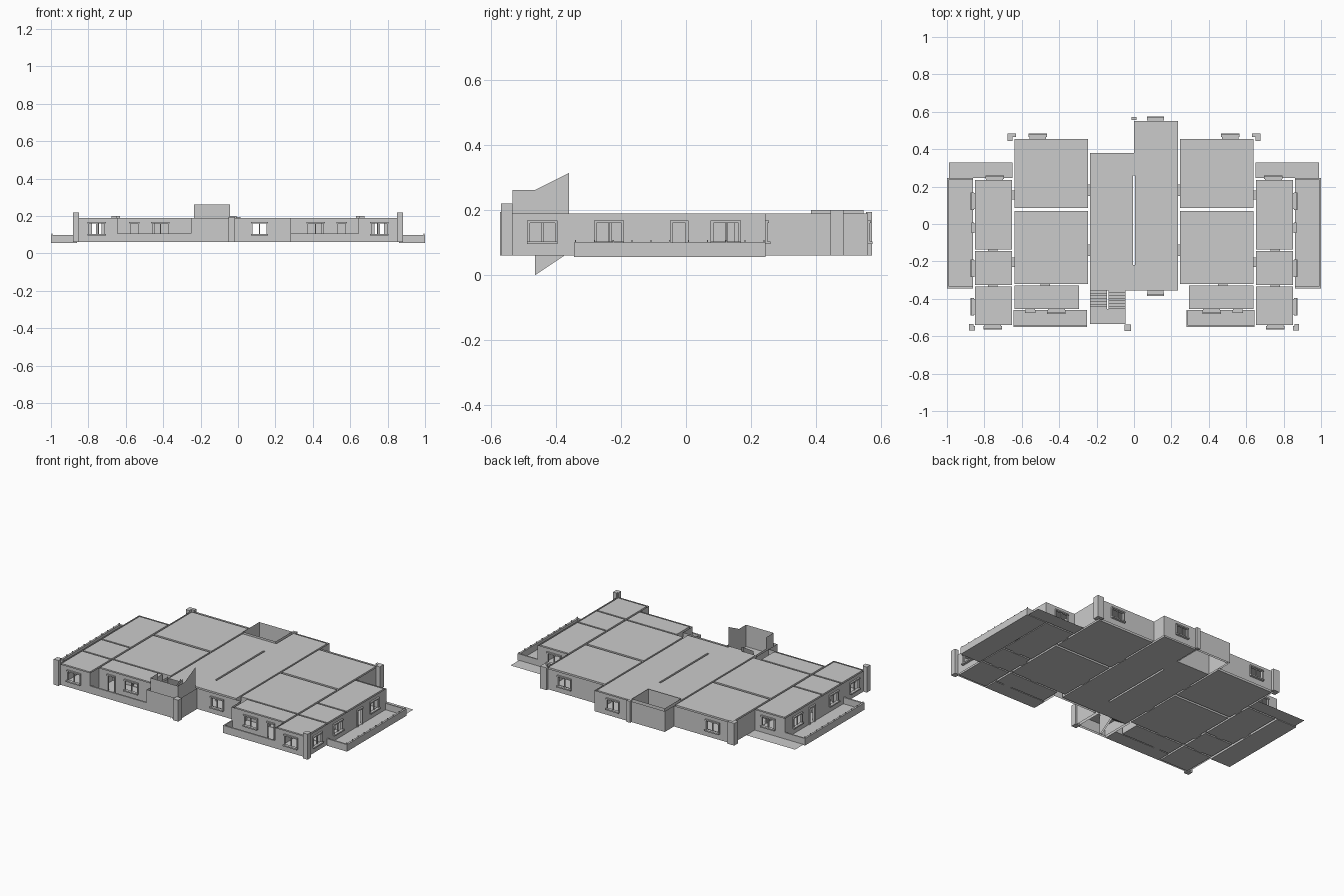
import bpy, bmesh

if "Cube" in bpy.data.objects:
    bpy.data.objects.remove(bpy.data.objects["Cube"])

F, R = 0.06, 0.19          # floor and roof levels
OPEN = []                  # openings: (axis the wall runs along, s0, s1, p0, p1, z0, z1)


def finish(name, bm):
    bmesh.ops.remove_doubles(bm, verts=bm.verts, dist=1e-5)
    me = bpy.data.meshes.new(name)
    bm.to_mesh(me)
    bm.free()
    ob = bpy.data.objects.new(name, me)
    bpy.context.collection.objects.link(ob)
    return ob


def face(bm, pts):
    bm.faces.new([bm.verts.new(p) for p in pts])


def plate(bm, x0, x1, y0, y1, z):
    face(bm, [(x0, y0, z), (x1, y0, z), (x1, y1, z), (x0, y1, z)])


def box(bm, x0, x1, y0, y1, z0, z1):
    x0, x1 = sorted((x0, x1))
    y0, y1 = sorted((y0, y1))
    vs = bmesh.ops.create_cube(bm, size=1)['verts']
    for v in vs:
        v.co.x = x1 if v.co.x > 0 else x0
        v.co.y = y1 if v.co.y > 0 else y0
        v.co.z = z1 if v.co.z > 0 else z0


def sheet(bm, a, b, z0=F, z1=R):
    """Upright wall surface from a to b, cut by every opening that crosses it."""
    ax = 0 if abs(a[1] - b[1]) < 1e-6 else 1
    p = a[1 - ax]
    s0, s1 = sorted((a[ax], b[ax]))
    holes = [o for o in OPEN if o[0] == ax and o[3] - .002 <= p <= o[4] + .002
             and o[1] < s1 and o[2] > s0]
    ss = sorted({s0, s1} | {s for o in holes for s in o[1:3] if s0 < s < s1})
    zs = sorted({z0, z1} | {z for o in holes for z in o[5:7] if z0 < z < z1})
    for u0, u1 in zip(ss, ss[1:]):
        for w0, w1 in zip(zs, zs[1:]):
            u, w = (u0 + u1) / 2, (w0 + w1) / 2
            if any(o[1] < u < o[2] and o[5] < w < o[6] for o in holes):
                continue
            q = [(u0, w0), (u1, w0), (u1, w1), (u0, w1)]
            face(bm, [(s, p, z) if ax == 0 else (p, s, z) for s, z in q])


def path(bm, pts, z0=F, z1=R):
    for a, b in zip(pts, pts[1:]):
        sheet(bm, a, b, z0, z1)


def opening(ax, s0, s1, p0, p1, z0, z1, mirror=True):
    for m in ((1, -1) if mirror else (1,)):
        s, p = [s0, s1], [p0, p1]
        if m < 0:
            if ax == 0:
                s = [-s1, -s0]
            else:
                p = [-p1, -p0]
        OPEN.append((ax, *s, *p, z0, z1))


# --- Windows and outside doors: (axis, s0, s1, inner p, outer p, outward sign)
outside = [(0, .71, .80, -.55, -.54, -1, 0), (0, .37, .46, -.465, -.455, -1, 0),
           (0, .53, .58, -.465, -.455, -1, 1), (0, .47, .56, .455, .47, 1, 0),
           (0, .70, .79, .235, .245, 1, 0), (1, -.485, -.40, .85, .86, 1, 0),
           (1, -.28, -.195, .85, .86, 1, 0), (1, -.045, .003, .85, .86, 1, 1),
           (1, .08, .165, .85, .86, 1, 0)]
centre = [(0, .073, .157, -.37, -.355, -1, 0), (0, .073, .157, .55, .56, 1, 0)]
for group, mir in ((outside, True), (centre, False)):
    for ax, s0, s1, p0, p1, sg, door in group:
        opening(ax, s0, s1, p0, p1, F + .002 if door else .10, .164, mir)
# Inside doorways
for d in [(1, -.17, -.11, .235, .245), (1, .15, .21, .235, .245),
          (1, -.23, -.18, .64, .652), (1, .13, .18, .64, .652),
          (0, .73, .78, -.145, -.135), (0, .73, .78, -.335, -.325),
          (0, .45, .50, -.33, -.32)]:
    opening(*d, F + .002, .16)

# --- Reveals lining each opening
bm = bmesh.new()
for ax, s0, s1, p0, p1, z0, z1 in OPEN:
    ring = [(s0, z0), (s1, z0), (s1, z1), (s0, z1)]
    for (u, w), (u2, w2) in zip(ring, ring[1:] + ring[:1]):
        q = [(u, p0, w), (u2, p0, w2), (u2, p1, w2), (u, p1, w)]
        face(bm, q if ax == 0 else [(y, x, z) for x, y, z in q])
finish("opening_reveals", bm)

# --- Frames with mullion, head and sill
bm = bmesh.new()


def frame(ax, s0, s1, p0, p1, sg, door, m):
    wall = p1 if sg > 0 else p0
    z0, z1, t = (F if door else .10), .164, .004

    def bar(u0, u1, w0, w1, out):
        a, b = wall - sg * .004, wall + sg * out
        if ax == 0:
            box(bm, m * u0, m * u1, a, b, w0, w1)
        else:
            box(bm, m * a, m * b, u0, u1, w0, w1)
    bar(s0 - t, s0 + t, z0, z1, .006)
    bar(s1 - t, s1 + t, z0, z1, .006)
    bar(s0 - t, s1 + t, z1 - t, z1 + t, .010)
    if not door:
        c = (s0 + s1) / 2
        bar(c - .003, c + .003, z0, z1, .003)
        bar(s0 - t, s1 + t, z0 - t, z0 + t, .015)


for w in outside:
    frame(*w, 1)
    frame(*w, -1)
for w in centre:
    frame(*w, 1)
finish("window_frames", bm)

# --- Side rooms: separate shells with floor, ceiling and walls
rooms = {"back_room": (.245, .64, .085, .455), "middle_room": (.245, .64, -.32, .07),
         "side_room_back": (.652, .85, -.135, .235), "side_room_mid": (.652, .85, -.325, -.145),
         "side_room_front": (.652, .85, -.54, -.335), "porch_room": (.295, .64, -.455, -.33)}
for name, (x0, x1, y0, y1) in rooms.items():
    for m, side in ((1, "right"), (-1, "left")):
        bm = bmesh.new()
        a, b = sorted((m * x0, m * x1))
        plate(bm, a, b, y0, y1, F)
        plate(bm, a, b, y0, y1, R)
        path(bm, [(a, y0), (b, y0), (b, y1), (a, y1), (a, y0)])
        finish(f"{name}_{side}", bm)

# --- Central hall with slot for the partition and a light well at the back
bm = bmesh.new()
for z in (F, R):
    for r in [(-.235, -.006, -.22, .26), (.006, .235, -.22, .26), (-.235, .235, -.355, -.22),
              (-.235, .235, .26, .38), (0, .235, .38, .55)]:
        plate(bm, *r, z)
path(bm, [(-.045, -.355), (.235, -.355), (.235, .55), (0, .55), (0, .38),
          (-.235, .38), (-.235, -.355)])
path(bm, [(-.006, -.22), (.006, -.22), (.006, .26), (-.006, .26), (-.006, -.22)])
finish("central_hall", bm)

bm = bmesh.new()
path(bm, [(-.007, .385), (-.235, .385), (-.235, .547), (-.007, .547), (-.007, .385)], F, .2)
finish("light_well", bm)

# --- Outer wall skin
half = [(.28, -.37), (.28, -.465), (.643, -.465), (.643, -.55), (.86, -.55), (.86, .245),
        (.65, .245), (.65, .47), (.245, .47), (.245, .56), (0, .56)]
bm = bmesh.new()
path(bm, [(-.025, -.37)] + half)
left = [(-x, y) for x, y in half]
path(bm, [(-.25, -.465)] + left[2:])
path(bm, [(-.25, -.34), (-.25, -.55), (-.025, -.55), (-.025, -.37)])
path(bm, [(-.295, -.465), (-.25, -.465)])
finish("outer_walls", bm)

# --- Corner piers
bm = bmesh.new()
for m in (1, -1):
    box(bm, m * .85, m * .883, -.57, -.545, F, .22)
    box(bm, m * .858, m * .883, -.57, -.535, F, .22)
    box(bm, m * .63, m * .675, .465, .485, F, .2)
    box(bm, m * .65, m * .675, .445, .485, F, .2)
box(bm, -.05, -.015, -.573, -.537, F, .195)
box(bm, -.013, .013, .555, .573, F, .195)
finish("corner_piers", bm)

# --- Side terraces with low walls and stubs, aprons, front porches
for m, side in ((1, "right"), (-1, "left")):
    bm = bmesh.new()
    box(bm, m * .86, m, -.345, .245, F - .004, F)
    box(bm, m * .988, m, -.345, .245, F, .1)
    box(bm, m * .86, m, -.345, -.335, F, .1)
    box(bm, m * .86, m, .237, .245, F, .1)
    for i in range(11):
        y = -.34 + i * .058
        box(bm, m * .991, m * .997, y - .002, y + .002, .1, .108)
    finish(f"side_terrace_{side}", bm)
    bm = bmesh.new()
    plate(bm, *sorted((m * .65, m * .99)), .245, .33, F)
    finish(f"apron_{side}", bm)
    bm = bmesh.new()
    x0 = .28 if m > 0 else .25
    plate(bm, *sorted((m * x0, m * .643)), -.54, -.46, F)
    box(bm, m * x0, m * .643, -.55, -.54, F, .107)
    if m > 0:
        box(bm, .28, .287, -.55, -.465, F, .107)
    finish(f"porch_{side}", bm)

# --- Stairs: two flights and a half landing
bm = bmesh.new()
n, y0, run, rise = 7, -.355, .1 / 7, .065 / 7
for i in range(n):
    y = y0 - i * run
    for x0, x1, z in ((-.235, -.145, F + i * rise), (-.135, -.045, R - (i + 1) * rise)):
        plate(bm, x0, x1, y - run, y, z + rise)
        face(bm, [(x0, y, z), (x1, y, z), (x1, y, z + rise), (x0, y, z + rise)])
plate(bm, -.235, -.045, -.535, -.455, .125)
finish("stairs", bm)

# --- Stair enclosure rising above the roof, with raked side panels
bm = bmesh.new()
sheet(bm, (-.235, -.535), (-.043, -.535), F, .262)
sheet(bm, (-.235, -.535), (-.235, -.46), F, .262)
sheet(bm, (-.235, -.46), (-.235, -.36), F, R)
face(bm, [(-.043, y, z) for y, z in [(-.535, F), (-.465, F), (-.465, .262), (-.535, .262)]])
face(bm, [(-.043, y, z) for y, z in [(-.465, F), (-.36, F), (-.36, .315), (-.465, .262)]])
finish("stair_enclosure", bm)
bm = bmesh.new()
for x in (-.145, -.135):
    face(bm, [(x, y, z) for y, z in [(-.465, 0), (-.36, .07), (-.36, .215), (-.465, .15)]])
finish("stair_divider", bm)
